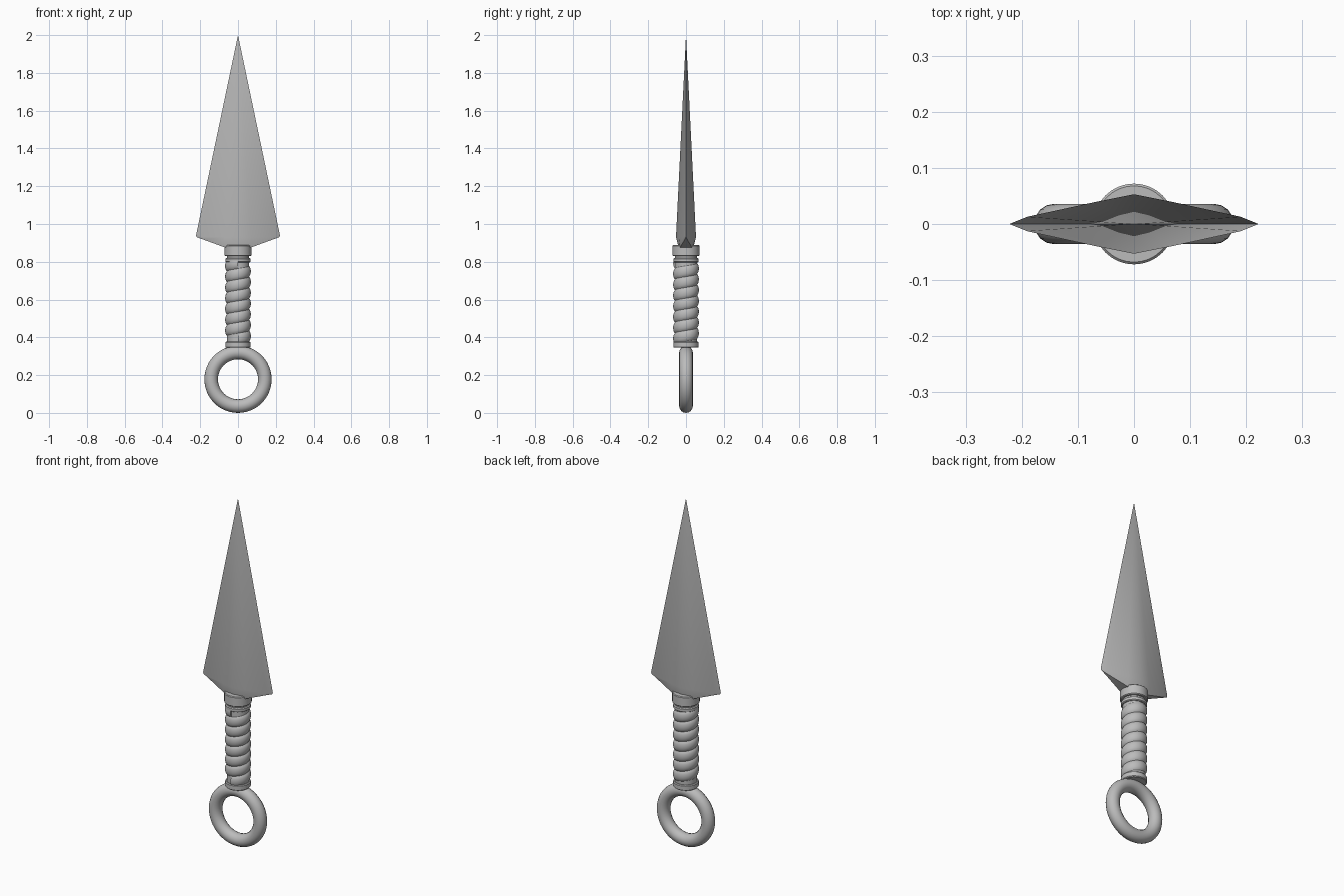
import bpy, bmesh, math
from math import sin, cos, pi, tau

cube = bpy.data.objects.get("Cube")
if cube:
    bpy.data.objects.remove(cube, do_unlink=True)

steel = bpy.data.materials.new("grey steel")
GREY = (0.5, 0.5, 0.5, 1)
steel.diffuse_color = GREY
steel.use_nodes = True
steel.node_tree.nodes["Principled BSDF"].inputs["Base Color"].default_value = GREY


def finish(obj, angle=30):
    obj.data.materials.clear()
    obj.data.materials.append(steel)
    bpy.ops.object.select_all(action='DESELECT')
    obj.select_set(True)
    bpy.context.view_layer.objects.active = obj
    bpy.ops.object.shade_smooth_by_angle(angle=math.radians(angle))


def from_bmesh(name, bm, angle=30):
    bmesh.ops.recalc_face_normals(bm, faces=bm.faces)
    mesh = bpy.data.meshes.new(name)
    bm.to_mesh(mesh)
    bm.free()
    obj = bpy.data.objects.new(name, mesh)
    bpy.context.collection.objects.link(obj)
    finish(obj, angle)


def lathe(name, profile, sides=32):
    """Spin (radius, height) points around z, with closed ends."""
    bm = bmesh.new()
    rings = [[bm.verts.new((r * cos(tau * i / sides), r * sin(tau * i / sides), z))
              for i in range(sides)] for r, z in profile]
    for a, b in zip(rings, rings[1:]):
        for i in range(sides):
            j = (i + 1) % sides
            bm.faces.new((a[i], a[j], b[j], b[i]))
    bm.faces.new(rings[0])
    bm.faces.new(rings[-1])
    from_bmesh(name, bm)


def ring_loop(bm, quarter):
    """Mirror a quarter section, edge to ridge, into a full loop."""
    half = quarter + [(-x, y, z) for x, y, z in quarter[-2::-1]]
    return [bm.verts.new(p) for p in half + [(x, -y, z) for x, y, z in half[-2:0:-1]]]


# Blade: flat diamond section rising to a point, bevelled lower shoulders
bm = bmesh.new()
shoulder = ring_loop(bm, [(.222, 0, .94), (.19, .013, .932), (.07, .039, .93), (0, .053, .93)])
base = ring_loop(bm, [(.218, 0, .93), (.19, .005, .92), (.07, .031, .876), (0, .036, .866)])
tip = bm.verts.new((0, 0, 2))
count = len(shoulder)
for i in range(count):
    j = (i + 1) % count
    bm.faces.new((shoulder[i], shoulder[j], tip))
    bm.faces.new((base[i], base[j], shoulder[j], shoulder[i]))
for i in range(count // 2):
    quad = [base[i], base[i + 1], base[-i - 1], base[-i]]
    bm.faces.new(list(dict.fromkeys(quad)))
from_bmesh("blade", bm)

# Handle core and collars
lathe("handle_core", [(.058, .35), (.058, .84)])
lathe("top_collar", [(.067, .83), (.072, .834), (.072, .884), (.068, .888)])
lathe("neck_band", [(.062, .797), (.067, .801), (.067, .816), (.062, .82)])
lathe("bottom_collar", [(.063, .345), (.067, .349), (.067, .373), (.063, .377)])

# Grip wrap: a rounded strip wound up the handle
bm = bmesh.new()
PITCH, STEPS, TURNS, ACROSS = .057, 32, 7, 8
rows = []
for s in range(STEPS * TURNS + 1):
    a = tau * s / STEPS - pi / 2
    row = []
    for k in range(ACROSS + 1):
        u = k / ACROSS
        r = .0585 + .0095 * sin(pi * u) ** .6 if 0 < u < 1 else .0585
        z = .365 + PITCH * (s / STEPS + u)
        row.append(bm.verts.new((r * cos(a), r * sin(a), min(z, .802))))
    rows.append(row)
for a, b in zip(rows, rows[1:]):
    for k in range(ACROSS):
        bm.faces.new((a[k], b[k], b[k + 1], a[k + 1]))
for end in (rows[0], rows[-1]):
    bm.faces.new(end)
from_bmesh("grip_wrap", bm, 40)

# Finger ring
bpy.ops.mesh.primitive_torus_add(major_radius=.142, minor_radius=.036,
                                 major_segments=48, minor_segments=16,
                                 location=(0, 0, .178), rotation=(pi / 2, 0, 0))
bpy.context.object.name = "finger_ring"
finish(bpy.context.object, 60)
